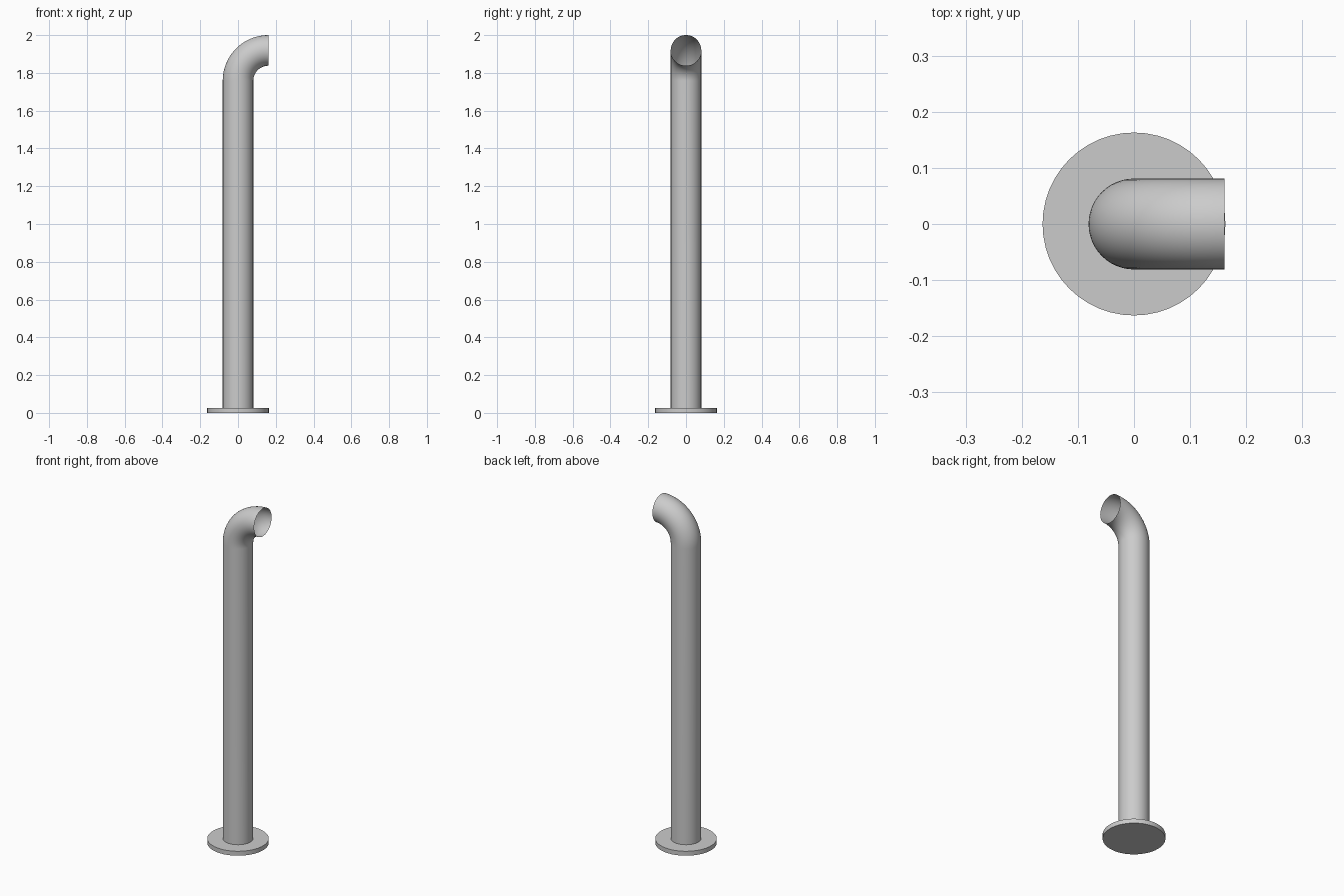
import bpy, bmesh, math
from mathutils import Matrix, Vector

if "Cube" in bpy.data.objects:
    bpy.data.objects.remove(bpy.data.objects["Cube"])

R_PIPE, R_BEND, R_FLANGE = 0.081, 0.161, 0.163
FLANGE_H, TOP = 0.026, 2.0
BEND_Z = TOP - R_PIPE - R_BEND
SIDES, BEND_STEPS = 48, 24


def finish(name, bm):
    bmesh.ops.recalc_face_normals(bm, faces=bm.faces)
    mesh = bpy.data.meshes.new(name)
    bm.to_mesh(mesh)
    bm.free()
    ob = bpy.data.objects.new(name, mesh)
    bpy.context.collection.objects.link(ob)
    bpy.ops.object.select_all(action='DESELECT')
    ob.select_set(True)
    bpy.context.view_layer.objects.active = ob
    bpy.ops.object.shade_smooth_by_angle(angle=math.radians(30))
    return ob


# Pipe: a circle extruded up, then spun through a quarter bend, end left open
bm = bmesh.new()
ring = bmesh.ops.create_circle(bm, segments=SIDES, radius=R_PIPE,
                               matrix=Matrix.Translation((0, 0, FLANGE_H)))
edges = list(bm.edges)
ext = bmesh.ops.extrude_edge_only(bm, edges=edges)["geom"]
verts = [g for g in ext if isinstance(g, bmesh.types.BMVert)]
bmesh.ops.translate(bm, verts=verts, vec=(0, 0, BEND_Z - FLANGE_H))
rim = [g for g in ext if isinstance(g, bmesh.types.BMEdge)
       and all(v.co.z > BEND_Z - 1e-4 for v in g.verts)]
bmesh.ops.spin(bm, geom=verts + rim, cent=Vector((R_BEND, 0, BEND_Z)),
               axis=Vector((0, 1, 0)), angle=math.pi / 2, steps=BEND_STEPS)
bmesh.ops.remove_doubles(bm, verts=bm.verts, dist=1e-5)
finish("vent_pipe", bm)

# Base flange: thin round plate
bm = bmesh.new()
bmesh.ops.create_cone(bm, cap_ends=True, segments=SIDES, radius1=R_FLANGE,
                      radius2=R_FLANGE, depth=FLANGE_H,
                      matrix=Matrix.Translation((0, 0, FLANGE_H / 2)))
finish("base_flange", bm)
